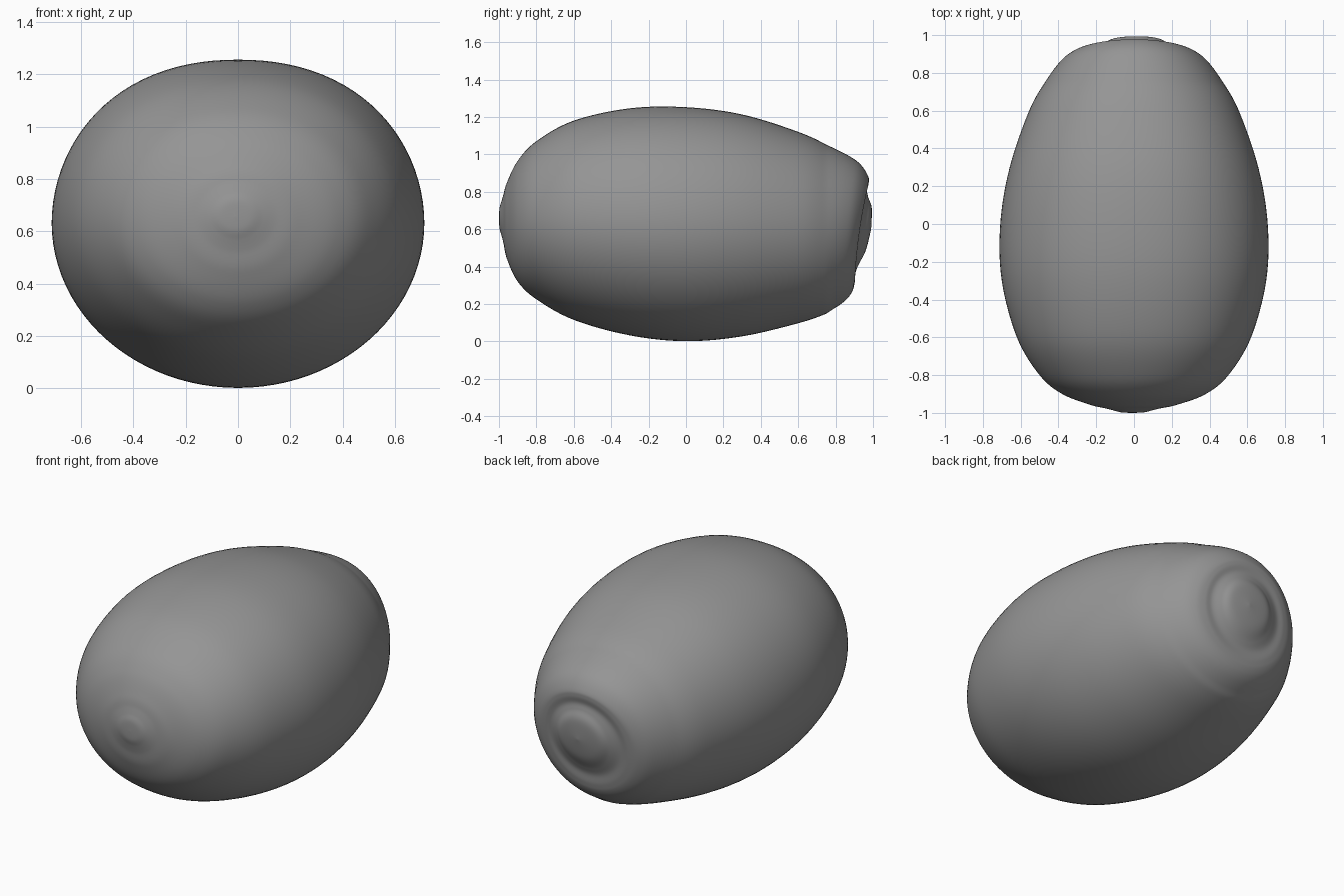
import bpy, bmesh
from math import pi, sin, cos

if "Cube" in bpy.data.objects:
    bpy.data.objects.remove(bpy.data.objects["Cube"])

# Profile along the fruit: y, half width, top z, bottom z
front_nub = [(-1.0, 0, .655, .655), (-.997, .06, .712, .605), (-.986, .105, .75, .565),
             (-.976, .145, .785, .525), (-.957, .23, .85, .44)]
body = [(-.9, .38, .965, .32), (-.8, .5, 1.07, .225), (-.6, .62, 1.18, .115),
        (-.3, .7, 1.246, .032), (0, .708, 1.252, .001), (.3, .658, 1.213, .027),
        (.6, .555, 1.12, .097), (.76, .465, 1.045, .152), (.86, .39, .97, .205)]
back_end = [(.906, .33, .9, .255), (.925, .275, .85, .31), (.931, .225, .805, .37),
            (.952, .175, .765, .42), (.978, .12, .71, .49), (.99, 0, .6, .6)]
profile = front_nub + body + back_end
SEG, SUB = 96, 8


def clamp(v):
    return min(1, max(0, v))


def spline(a, b, c, d, t):
    return [0.5 * (2*q + (r-p)*t + (2*p-5*q+4*r-s)*t*t + (3*q-p-3*r+s)*t**3)
            for p, q, r, s in zip(a, b, c, d)]


pts = [profile[0]] + profile + [profile[-1]]
rings = [spline(*pts[i:i+4], k / SUB)
         for i in range(len(profile) - 1) for k in range(SUB)][1:]

bm = bmesh.new()


def x_shift(y, w):
    # nub and button sit slightly off the axis
    return (0.02 if y > 0 else -0.01) * clamp(1 - w / 0.3)


def pole(s):
    return bm.verts.new((x_shift(s[0], 0), s[0], s[2]))


def ring(s):
    y, w, zt, zb = s
    zc, h = (zt + zb) / 2, (zt - zb) / 2
    tilt = 0.14 * clamp((y - 0.75) / 0.17)          # back end leans
    bow = 0.018 * clamp((y - 0.8) / 0.1) * clamp((w - 0.18) / 0.12)
    full = clamp((w - 0.3) / 0.3)
    out = []
    for j in range(SEG):
        a = 2 * pi * j / SEG
        # slightly fuller above the middle
        n = 2 + 0.15 * full * max(0, sin(a))
        r = (abs(cos(a)) ** n + abs(sin(a)) ** n) ** (-1 / n)
        dz = h * r * sin(a)
        out.append(bm.verts.new((x_shift(y, w) + w * r * cos(a),
                                 y + tilt * dz + bow * sin(a) ** 2, zc + dz)))
    return out


first = pole(profile[0])
loops = [ring(s) for s in rings]
last = pole(profile[-1])
for j in range(SEG):
    k = (j + 1) % SEG
    bm.faces.new((first, loops[0][j], loops[0][k]))
    bm.faces.new((last, loops[-1][k], loops[-1][j]))
    for a, b in zip(loops, loops[1:]):
        bm.faces.new((a[j], b[j], b[k], a[k]))
bmesh.ops.recalc_face_normals(bm, faces=bm.faces)

mesh = bpy.data.meshes.new("fruit_body")
bm.to_mesh(mesh)
bm.free()
for p in mesh.polygons:
    p.use_smooth = True

# Dark grey skin
skin = bpy.data.materials.new("skin")
skin.diffuse_color = (0.3, 0.3, 0.3, 1)
skin.use_nodes = True
skin.node_tree.nodes["Principled BSDF"].inputs["Base Color"].default_value = skin.diffuse_color
mesh.materials.append(skin)
bpy.context.collection.objects.link(bpy.data.objects.new("fruit_body", mesh))
